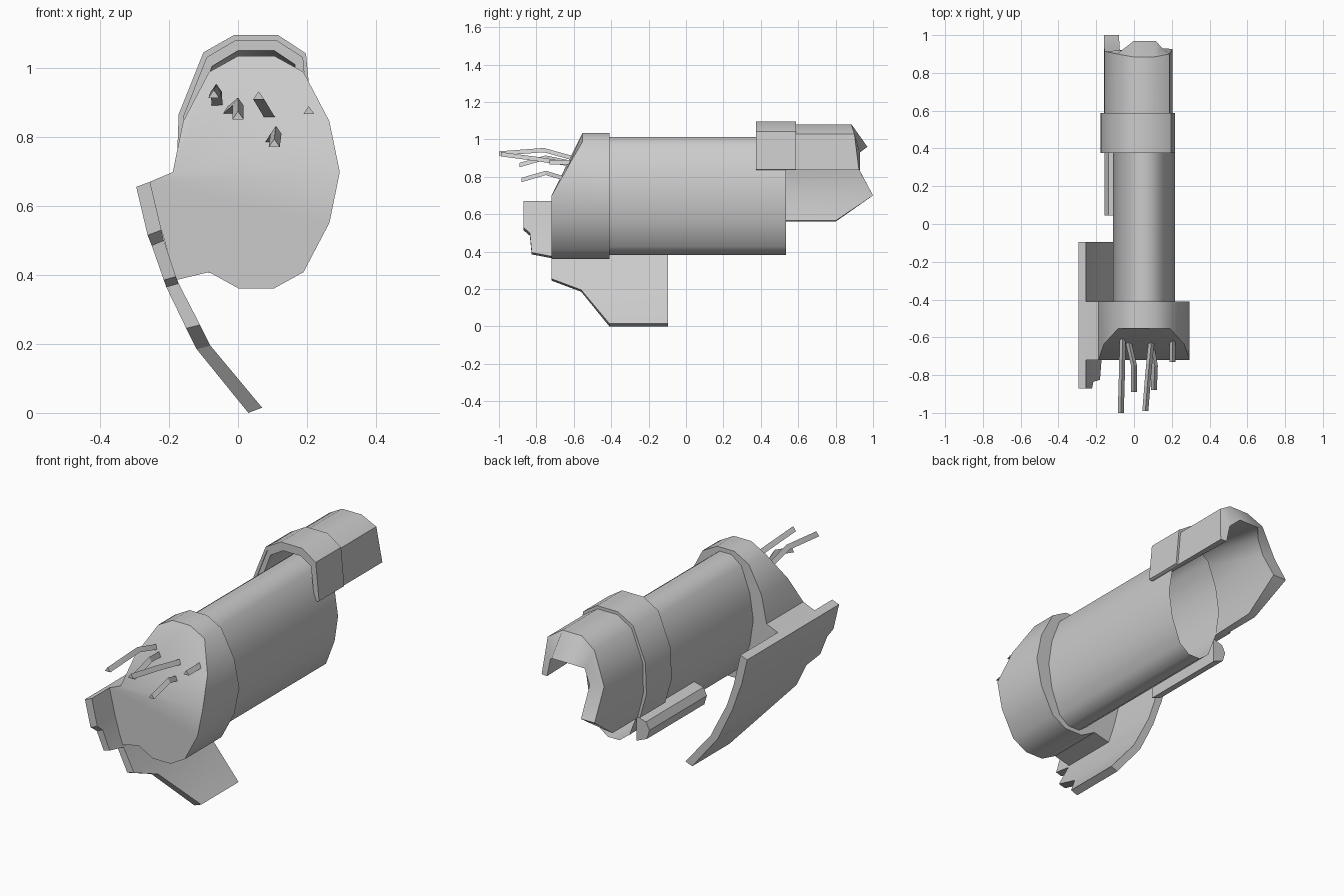
import bpy, bmesh, math
from mathutils import Vector

if "Cube" in bpy.data.objects:
    bpy.data.objects.remove(bpy.data.objects["Cube"])


def finish(name, bm, angle=40):
    bmesh.ops.recalc_face_normals(bm, faces=bm.faces)
    mesh = bpy.data.meshes.new(name)
    bm.to_mesh(mesh)
    bm.free()
    ob = bpy.data.objects.new(name, mesh)
    bpy.context.collection.objects.link(ob)
    bpy.ops.object.select_all(action='DESELECT')
    ob.select_set(True)
    bpy.context.view_layer.objects.active = ob
    bpy.ops.object.shade_smooth_by_angle(angle=math.radians(angle))
    return ob


def loft(name, rings, caps=True, angle=40):
    """Join closed rings of points into one skin."""
    bm = bmesh.new()
    vs = [[bm.verts.new(p) for p in r] for r in rings]
    n = len(rings[0])
    for a, b in zip(vs, vs[1:]):
        for i in range(n):
            j = (i + 1) % n
            bm.faces.new((a[i], a[j], b[j], b[i]))
    if caps:
        bm.faces.new(vs[0])
        bm.faces.new(vs[-1])
    return finish(name, bm, angle)


def wall(outer, inner_front, inner_back, front, back_out, back_in):
    """Four-point rings for a plate that follows a profile in x and z."""
    return [[(o[0], f, o[1]), (o[0], bo, o[1]), (k[0], bi, k[1]), (i[0], f, i[1])]
            for o, i, k, f, bo, bi in zip(outer, inner_front, inner_back, front, back_out, back_in)]


CX, CZ = 0.053, 0.698
quarter = [(0.242, 0), (0.212, 0.147), (0.137, 0.29), (0.052, 0.337)]
right = [(x, -z) for x, z in quarter[:0:-1]] + quarter          # bottom to top
oval = right + [(-x, z) for x, z in right[::-1]]                # 14-sided section

# main tube, open at the back
tube = [(CX + x * 0.675, CZ + z * 0.935) for x, z in oval]
loft("main_tube", [[(x, y, z) for x, z in tube] for y in (-0.45, 0.535)], caps=False)

# front collar with a slanted face and a bridge to the side plate
section = [(CX + x, CZ + z) for x, z in oval]
keep = section[:11]                                              # up to the left widest point
bridge = [(-0.255, 0.67), (-0.222, 0.53), (-0.18, 0.385)]
section = keep + bridge + section[12:]


def face_y(z):
    return -0.72 + max(0.0, min(z - CZ, 0.29)) * 0.575


bm = bmesh.new()
front = [bm.verts.new((x, face_y(z), z)) for x, z in section]
back = [bm.verts.new((x, -0.41, z)) for x, z in section]
n = len(section)
for i in range(n):
    j = (i + 1) % n
    bm.faces.new((front[i], front[j], back[j], back[i]))
bm.faces.new(back)
bm.faces.new(front[3:11])                                        # slanted upper face
bm.faces.new(front[10:] + front[:4])                             # flat lower face
finish("front_collar", bm, 35)

# curved side plate with a ragged front edge
p_out = [(-0.295, 0.655), (-0.262, 0.515), (-0.25, 0.485), (-0.215, 0.385), (-0.208, 0.365),
         (-0.15, 0.245), (-0.12, 0.185), (0.03, 0.0)]
p_in = [(-0.255, 0.67), (-0.222, 0.53), (-0.215, 0.50), (-0.18, 0.395), (-0.172, 0.375),
        (-0.11, 0.255), (-0.08, 0.195), (0.07, 0.015)]
p_front = [-0.87, -0.87, -0.835, -0.825, -0.72, -0.72, -0.56, -0.41]
ends = [-0.095] * 8
loft("side_plate", wall(p_out, p_in, p_in, p_front, ends, ends), angle=30)

# rear sleeve, arched over the tube and hanging lower on the left
s_out = [(-0.125, 0.56), (-0.16, 0.70), (-0.157, 0.86), (-0.09, 1.03), (-0.005, 1.08),
         (0.11, 1.08), (0.187, 1.03), (0.205, 0.835)]
s_thin = [(-0.10, 0.565), (-0.135, 0.70), (-0.132, 0.85), (-0.075, 1.005), (0.0, 1.05),
          (0.105, 1.05), (0.165, 1.01), (0.185, 0.835)]
s_thick = [(-0.085, 0.565), (-0.08, 0.70), (-0.075, 0.85), (-0.045, 0.93), (0.0, 0.96),
           (0.115, 0.96), (0.15, 0.93), (0.17, 0.835)]
loft("rear_sleeve", wall(s_out, s_thin, s_thick, [0.38] * 8,
                         [0.80, 1.0, 0.915, 0.90, 0.885, 0.885, 0.90, 0.925],
                         [0.80, 1.0, 0.92, 0.92, 0.97, 0.97, 0.93, 0.93]))

# raised band round the front of the sleeve
b_out = [(-0.14, 0.565), (-0.178, 0.70), (-0.172, 0.865), (-0.10, 1.045), (-0.01, 1.096),
         (0.115, 1.096), (0.197, 1.042), (0.216, 0.84)]
loft("sleeve_band", wall(b_out, s_out, s_out, [0.375] * 8, [0.588] * 8, [0.588] * 8))

# slim bar low on the left side
bar = [(-0.08, 0.535), (-0.135, 0.52), (-0.155, 0.48), (-0.14, 0.43), (-0.08, 0.405)]
loft("side_bar", [[(x, y, z) for x, z in bar] for y in (0.045, 0.53)])

# bent prongs standing out of the slanted face
prongs = [
    [(-0.06, -0.58, 0.89), (-0.063, -0.76, 0.94), (-0.07, -1.0, 0.922)],
    [(-0.04, -0.58, 0.865), (0.0, -0.75, 0.90), (0.0, -0.89, 0.86)],
    [(0.095, -0.59, 0.86), (0.075, -0.80, 0.893), (0.06, -0.99, 0.918)],
    [(0.09, -0.64, 0.785), (0.11, -0.75, 0.818), (0.105, -0.88, 0.78)],
    [(0.205, -0.57, 0.875), (0.205, -0.65, 0.875), (0.205, -0.73, 0.875)],
]
tri = [(0, 0.014), (0.016, -0.009), (-0.016, -0.009)]
for k, path in enumerate(prongs):
    loft(f"prong_{k + 1}", [[Vector(p) + Vector((dx, 0, dz)) for dx, dz in tri] for p in path], angle=20)
